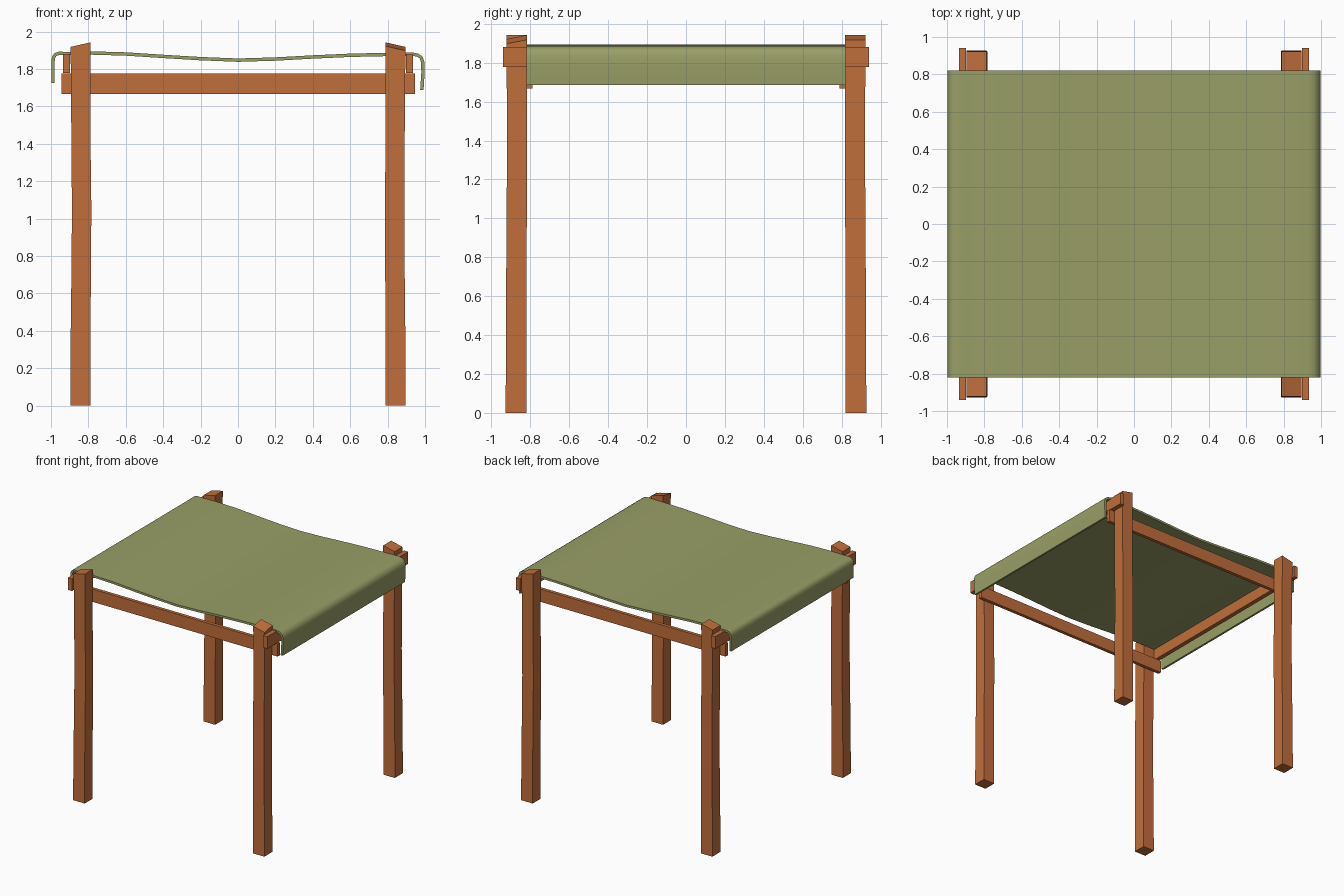
import bpy, bmesh
from mathutils import Vector

if "Cube" in bpy.data.objects:
    bpy.data.objects.remove(bpy.data.objects["Cube"])


def material(name, color):
    m = bpy.data.materials.new(name)
    m.diffuse_color = color
    m.use_nodes = True
    m.node_tree.nodes["Principled BSDF"].inputs["Base Color"].default_value = m.diffuse_color
    return m


wood = material("wood", (0.53, 0.157, 0.045, 1))
canvas = material("canvas", (0.32, 0.345, 0.135, 1))


def finish(name, bm, mat):
    bmesh.ops.recalc_face_normals(bm, faces=bm.faces)
    me = bpy.data.meshes.new(name)
    bm.to_mesh(me)
    bm.free()
    me.materials.append(mat)
    ob = bpy.data.objects.new(name, me)
    bpy.context.collection.objects.link(ob)
    return ob


def box(name, lo, hi, mat):
    bm = bmesh.new()
    bmesh.ops.create_cube(bm, size=1)
    for v in bm.verts:
        v.co = [lo[i] + (v.co[i] + 0.5) * (hi[i] - lo[i]) for i in range(3)]
    return finish(name, bm, mat)


# Legs: slightly crooked square posts with a sloping cut top
# each section: height, x offset, y offset, half width
SECTIONS = [(0, 0, 0, 0.054), (0.35, 0.0, 0.0, 0.053), (0.75, 0.004, 0.001, 0.052),
            (1.05, 0.006, 0.003, 0.052), (1.45, 0.002, 0.004, 0.051), (1.93, 0, 0.003, 0.053)]


def leg(name, sx, sy):
    bm = bmesh.new()
    rings = []
    for z, dx, dy, h in SECTIONS:
        ring = []
        for a, b in ((-1, -1), (1, -1), (1, 1), (-1, 1)):
            x = 0.842 - (dx if sx < 0 else dx * 0.8) + a * h
            y = 0.873 - dy + b * h
            # inner edge of the top is higher than the outer edge
            zz = z - a * 0.012 if z > 1.9 else z
            if z > 1.9 and sx > 0 and sy < 0:
                zz -= 0.01 * (b + 1)
            ring.append(bm.verts.new((sx * x, sy * y, zz)))
        rings.append(ring)
    for r0, r1 in zip(rings, rings[1:]):
        for i in range(4):
            j = (i + 1) % 4
            bm.faces.new((r0[i], r0[j], r1[j], r1[i]))
    bm.faces.new(rings[0])
    bm.faces.new(rings[-1])
    finish(name, bm, wood)


for sy, fb in ((-1, "front"), (1, "back")):
    for sx, lr in ((-1, "left"), (1, "right")):
        leg(f"{fb}_{lr}_leg", sx, sy)
    # Lower rails on the inner side of the legs
    y0, y1 = sorted((sy * 0.79, sy * 0.819))
    box(f"{fb}_rail", (-0.945, y0, 1.667), (0.945, y1, 1.775), wood)

# Upper rails outside the legs, resting on the lower ones
for sx, lr in ((-1, "left"), (1, "right")):
    x0, x1 = sorted((sx * 0.897, sx * 0.935))
    box(f"{lr}_rail", (x0, -0.942, 1.777), (x1, 0.942, 1.88), wood)

# Canvas seat: sagging sheet that drops over both side rails
PROFILE = [(-0.989, 1.725), (-0.989, 1.84), (-0.986, 1.862), (-0.976, 1.877), (-0.955, 1.884),
           (-0.92, 1.882), (-0.78, 1.885), (-0.6, 1.88), (-0.4, 1.867), (-0.2, 1.855), (0, 1.847),
           (0.2, 1.853), (0.4, 1.864), (0.6, 1.873), (0.78, 1.877), (0.93, 1.88), (0.96, 1.874),
           (0.98, 1.86), (0.988, 1.835), (0.989, 1.78), (0.983, 1.687)]
pts = [Vector(p) for p in PROFILE]
upper, lower = [], []
for i, p in enumerate(pts):
    t = (pts[min(i + 1, len(pts) - 1)] - pts[max(i - 1, 0)]).normalized()
    n = Vector((-t.y, t.x)) * 0.009
    upper.append(p + n)
    lower.append(p - n)
bm = bmesh.new()
rows = [[[bm.verts.new((p.x, y, p.y)) for p in side] for side in (upper, lower)]
        for y in (-0.82, 0.82)]
(fu, fl), (bu, bl) = rows
for i in range(len(pts) - 1):
    for a, b in ((fu, bu), (fl, bl), (fu, fl), (bu, bl)):
        bm.faces.new((a[i], a[i + 1], b[i + 1], b[i]))
for i in (0, -1):
    bm.faces.new((fu[i], bu[i], bl[i], fl[i]))
seat = finish("canvas_seat", bm, canvas)
bpy.context.view_layer.objects.active = seat
seat.select_set(True)
bpy.ops.object.shade_smooth_by_angle(angle=0.7)
